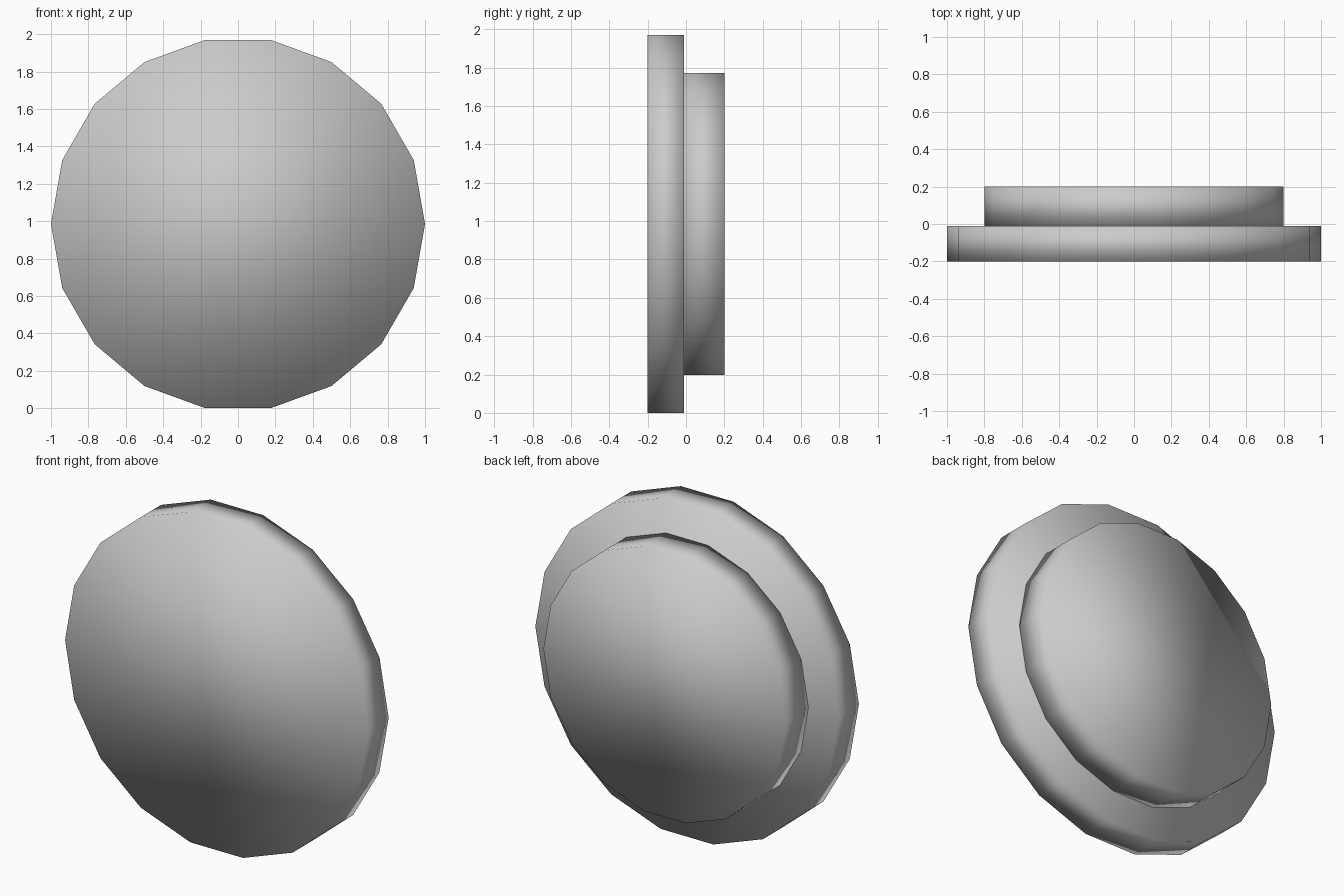
import bpy, bmesh
from math import sin, cos, pi

if "Cube" in bpy.data.objects:
    bpy.data.objects.remove(bpy.data.objects["Cube"])

SIDES = 18
CENTRE_Z = sin(4 * pi / 9)  # flat edge rests on the ground


def disc(name, radius, y_front, y_back):
    """Smooth-shaded 18-sided disc with its axis along y."""
    bm = bmesh.new()
    ring = [bm.verts.new((radius * cos(2 * pi * i / SIDES), y_front,
                          CENTRE_Z + radius * sin(2 * pi * i / SIDES)))
            for i in range(SIDES)]
    face = bm.faces.new(ring)
    ext = bmesh.ops.extrude_face_region(bm, geom=[face], use_keep_orig=True)
    moved = [v for v in ext["geom"] if isinstance(v, bmesh.types.BMVert)]
    bmesh.ops.translate(bm, verts=moved, vec=(0, y_back - y_front, 0))
    bmesh.ops.recalc_face_normals(bm, faces=bm.faces)
    for f in bm.faces:
        f.smooth = True
    mesh = bpy.data.meshes.new(name)
    bm.to_mesh(mesh)
    bm.free()
    obj = bpy.data.objects.new(name, mesh)
    bpy.context.collection.objects.link(obj)
    return obj


# Wide front plate and the smaller stepped plate behind it
disc("front_disc", 1.0, -0.2, -0.01)
disc("back_disc", 0.8, -0.01, 0.2)
